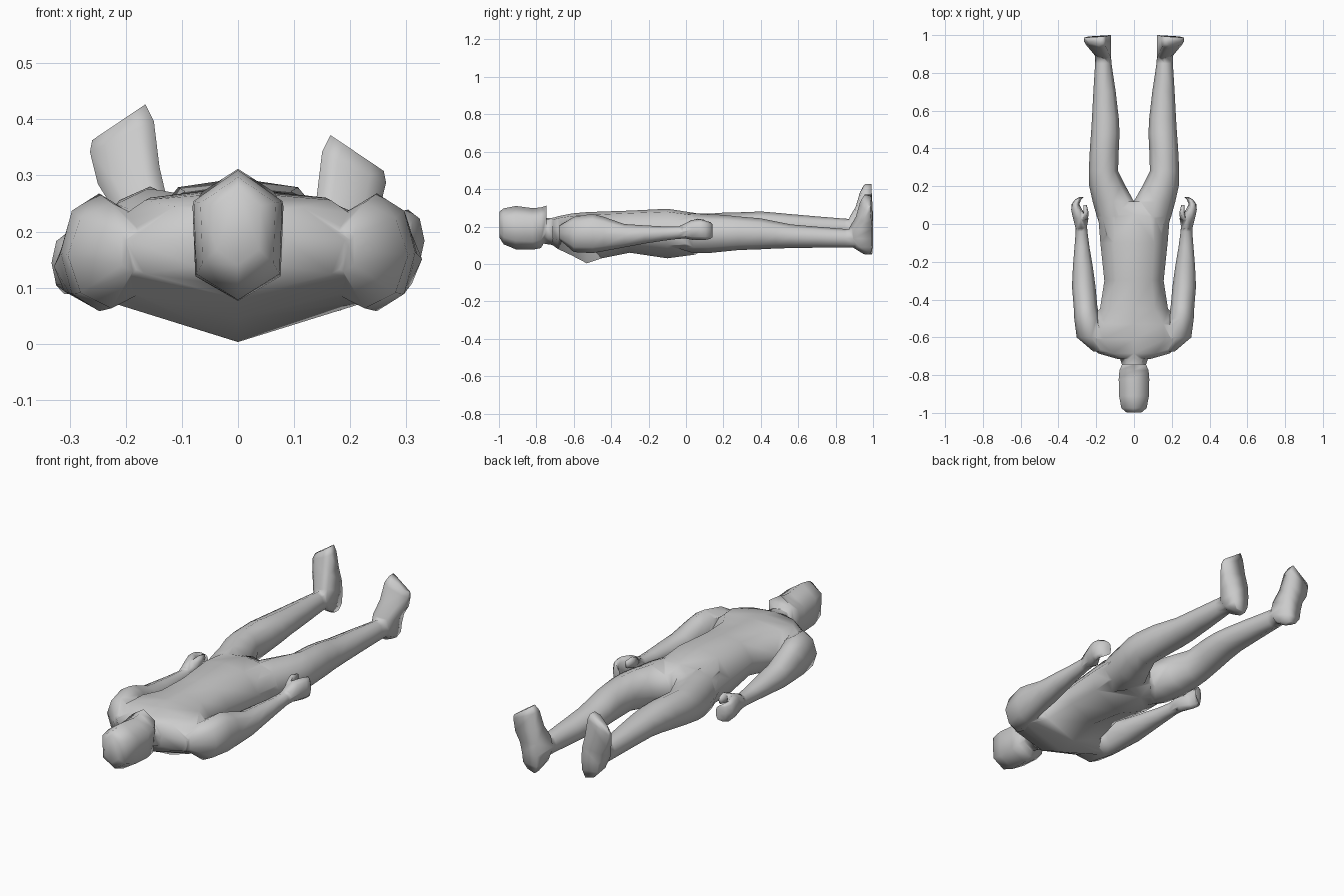
import bpy, bmesh, math

if "Cube" in bpy.data.objects:
    bpy.data.objects.remove(bpy.data.objects["Cube"])

parts = []


def loft(name, rings):
    """Skin a list of equally sized point rings and close both ends."""
    bm = bmesh.new()
    loops = [[bm.verts.new(p) for p in ring] for ring in rings]
    n = len(loops[0])
    for a, b in zip(loops, loops[1:]):
        for i in range(n):
            j = (i + 1) % n
            bm.faces.new((a[i], a[j], b[j], b[i]))
    caps = [bm.faces.new(loops[0][::-1]), bm.faces.new(loops[-1])]
    bmesh.ops.triangulate(bm, faces=caps)
    bmesh.ops.recalc_face_normals(bm, faces=bm.faces)
    mesh = bpy.data.meshes.new(name)
    bm.to_mesh(mesh)
    bm.free()
    ob = bpy.data.objects.new(name, mesh)
    bpy.context.collection.objects.link(ob)
    parts.append(ob)


def mirrored(half):
    return half + [(-x, t) for x, t in half[-2:0:-1]]


def body(name, profile, stations):
    """Stations are (y, half width, bottom z, top z)."""
    loft(name, [[(x * w, y, b + t * (h - b)) for x, t in profile]
                for y, w, b, h in stations])


def tube(name, side, stations, n=8, dz=lambda y: 0):
    """Stations are (y, inner x, outer x, bottom z, top z)."""
    rings = []
    for y, x0, x1, z0, z1 in stations:
        ring = []
        for i in range(n):
            a = 2 * math.pi * i / n
            ring.append((side * ((x0 + x1) / 2 + (x1 - x0) / 2 * 1.02 * math.cos(a)), y,
                         (z0 + z1) / 2 + (z1 - z0) / 2 * 1.02 * math.sin(a) + dz(y)))
        rings.append(ring)
    loft(name, rings)


def ramp(y, start, end):
    return max(0, min(1, (y - start) / (end - start)))


# Torso with a ridge along the back, and neck
torso = mirrored([(0, 1), (.6, .94), (1, .6), (.88, .26), (0, 0)])
body("torso", torso, [
    (-.715, .085, .10, .245), (-.685, .19, .08, .255), (-.61, .275, .045, .27),
    (-.53, .26, .003, .277), (-.45, .18, .03, .28), (-.30, .157, .06, .285),
    (-.10, .178, .03, .295), (.05, .19, .05, .272), (.12, .06, .095, .245)])
body("neck", torso, [(-.80, .055, .115, .25), (-.74, .065, .105, .245), (-.67, .09, .095, .25)])

# Six-sided head
body("head", mirrored([(0, 1), (1, .76), (.94, .2), (0, 0)]), [
    (-.997, .04, .14, .28), (-.975, .067, .105, .297), (-.91, .079, .078, .31),
    (-.82, .081, .076, .298), (-.775, .077, .085, .302), (-.745, .064, .14, .312)])

for side, label in ((1, "left"), (-1, "right")):
    drop = 0 if side > 0 else -.04
    lift = 0 if side > 0 else .055

    def sag(y):
        return drop * ramp(y, -.5, 0)

    def rise(y):
        return lift * ramp(y, .1, .55)

    # Arm, rooted inside the shoulder
    tube(label + "_arm", side, [
        (-.675, .16, .215, .13, .205), (-.60, .15, .302, .065, .25), (-.50, .18, .315, .06, .266),
        (-.44, .195, .318, .07, .25), (-.33, .205, .327, .09, .212), (-.22, .22, .322, .11, .205),
        (-.12, .237, .314, .125, .20), (-.04, .247, .308, .135, .20), (.0, .25, .312, .135, .215)],
        dz=sag)
    # Hand with curled fingers and thumb
    tube(label + "_hand", side, [
        (-.02, .25, .31, .14, .21), (.03, .242, .322, .13, .234), (.075, .275, .332, .13, .238),
        (.105, .29, .33, .13, .23), (.13, .28, .312, .135, .222), (.143, .265, .288, .145, .21)],
        dz=sag)
    tube(label + "_thumb", side, [
        (.02, .245, .285, .175, .23), (.06, .24, .268, .19, .245), (.1, .25, .267, .2, .238)],
        n=6, dz=sag)

    # Leg, rooted inside the pelvis; one leg is slightly raised
    tube(label + "_leg", side, [
        (-.06, .05, .16, .09, .255), (.04, .0, .195, .06, .268), (.12, .003, .217, .06, .264),
        (.20, .046, .235, .068, .26), (.28, .086, .238, .076, .252), (.40, .082, .232, .08, .242),
        (.48, .078, .226, .084, .226), (.56, .082, .221, .086, .21), (.70, .098, .214, .088, .198),
        (.85, .12, .205, .088, .186), (.93, .125, .205, .088, .182)], dz=rise)

    # Upright foot, sole facing +y, toes slanting down to the outside
    rings = []
    for zi, zo, xi, xo, yf, yb in (
            (.05, .06, .14, .185, .95, .995), (.085, .09, .126, .205, .895, .999),
            (.14, .135, .122, .21, .86, 1.0), (.2, .185, .126, .222, .875, 1.0),
            (.26, .23, .14, .25, .908, .997), (.342, .287, .15, .264, .93, .992),
            (.372, .308, .165, .26, .945, .993)):
        ring = []
        for f, y in ((0, yb), (0, yf + .012), (.25, yf), (.75, yf + .015),
                     (1, yf + .035), (1, yb - .006)):
            ring.append((side * (xi + f * (xo - xi)), y, zi + f * (zo - zi) + lift))
        rings.append(ring)
    loft(label + "_foot", rings)

# Fuse the parts into one skin
figure = parts[0]
figure.name = "body"
for ob in parts[1:]:
    mod = figure.modifiers.new(ob.name, 'BOOLEAN')
    mod.operation = 'UNION'
    mod.solver = 'EXACT'
    mod.object = ob
bpy.context.view_layer.update()
graph = bpy.context.evaluated_depsgraph_get()
skin = bpy.data.meshes.new_from_object(figure.evaluated_get(graph))
figure.modifiers.clear()
figure.data = skin
for ob in parts[1:]:
    bpy.data.objects.remove(ob)

# Clean the seams and shade smooth
bm = bmesh.new()
bm.from_mesh(skin)
bmesh.ops.remove_doubles(bm, verts=bm.verts, dist=.003)
bm.to_mesh(skin)
bm.free()
bpy.ops.object.select_all(action='DESELECT')
figure.select_set(True)
bpy.context.view_layer.objects.active = figure
bpy.ops.object.shade_smooth_by_angle(angle=math.radians(100))
